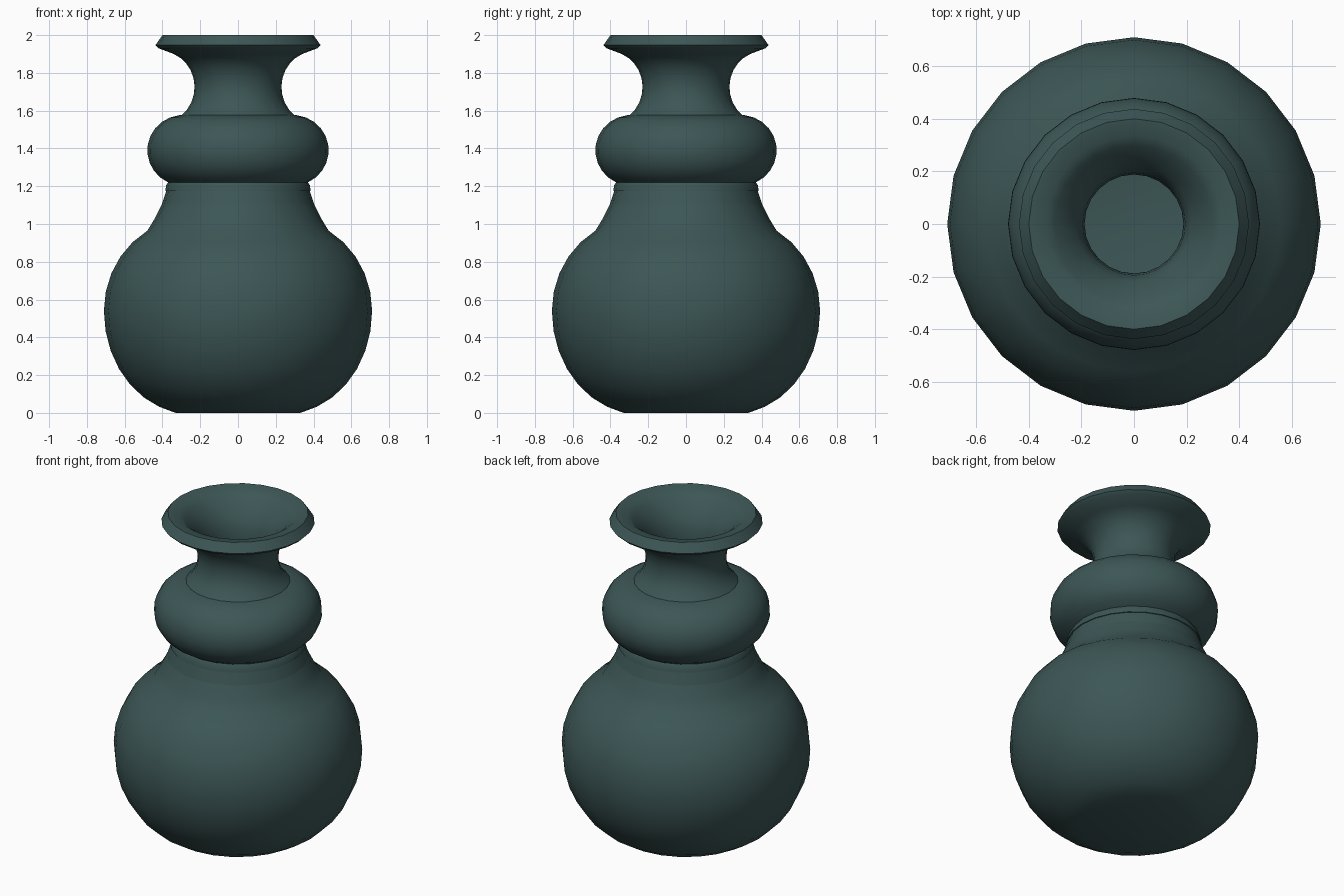
import bpy
import bmesh
from math import cos, sin, radians, tau
from mathutils import Vector

SIDES = 24
WALL = 0.04

default_cube = bpy.data.objects.get("Cube")
if default_cube:
    bpy.data.objects.remove(default_cube, do_unlink=True)


def make_material(name, colour):
    material = bpy.data.materials.new(name)
    material.use_nodes = True
    material.diffuse_color = colour
    material.node_tree.nodes["Principled BSDF"].inputs["Base Color"].default_value = colour
    return material


def arc(radius, height, width, rise, start, end, steps):
    """Points of an elliptical arc in the (radius, height) half plane."""
    points = []
    for i in range(steps + 1):
        angle = radians(start + (end - start) * i / steps)
        points.append((radius + width * cos(angle), height + rise * sin(angle)))
    return points


def belly(inset):
    lower = arc(0.25, 0.54, 0.46 - inset, 0.545 - inset, -80, 0, 7)
    upper = arc(0.25, 0.54, 0.46 - inset, 0.49 - inset, 0, 60, 5)
    return lower + upper[1:]


def collar(inset):
    return arc(0.29, 1.39, 0.19 - inset, 0.187 - inset, -65, 83, 10)


def lathe(name, profile, material):
    """Spin a profile about the z axis into a closed, smooth shaded body."""
    bm = bmesh.new()
    verts = [bm.verts.new((r, 0, z)) for r, z in profile]
    edges = [bm.edges.new(pair) for pair in zip(verts, verts[1:])]
    bmesh.ops.spin(bm, geom=verts + edges, cent=Vector(), axis=Vector((0, 0, 1)),
                   angle=tau, steps=SIDES, use_merge=False)
    bmesh.ops.remove_doubles(bm, verts=bm.verts[:], dist=0.0005)
    bmesh.ops.recalc_face_normals(bm, faces=bm.faces[:])
    mesh = bpy.data.meshes.new(name)
    bm.to_mesh(mesh)
    bm.free()
    mesh.materials.append(material)
    obj = bpy.data.objects.new(name, mesh)
    bpy.context.collection.objects.link(obj)
    bpy.ops.object.select_all(action="DESELECT")
    obj.select_set(True)
    bpy.context.view_layer.objects.active = obj
    bpy.ops.object.shade_smooth_by_angle(angle=radians(30))
    return obj


# Outside: flat foot, belly, shoulder, band, rounded collar, waisted neck, lip
foot = [(0, 0), (0.33, 0)]
shoulder = [(0.44, 1.03), (0.41, 1.09), (0.37, 1.17)]
band = [(0.385, 1.175), (0.38, 1.205)]
neck = arc(0.41, 1.725, 0.18, 0.19, 231, 113, 9)
lip = [(0.42, 1.93), (0.437, 1.947), (0.4, 2)]
outside = foot + belly(0)[1:] + shoulder + band + collar(0) + neck + lip

# Inside: flared mouth, narrow throat, then a hollow following the outer wall
mouth = [(0.335, 1.99), (0.3, 1.965), (0.22, 1.88)]
throat = [(0.195, 1.8), (0.188, 1.72), (0.2, 1.64)]
hollow = list(reversed(belly(WALL) + collar(WALL)))
inside = mouth + throat + hollow + [(0, hollow[-1][1])]

glaze = make_material("dark teal glaze", (0.046, 0.094, 0.093, 1))
lathe("vase", outside + inside, glaze)
